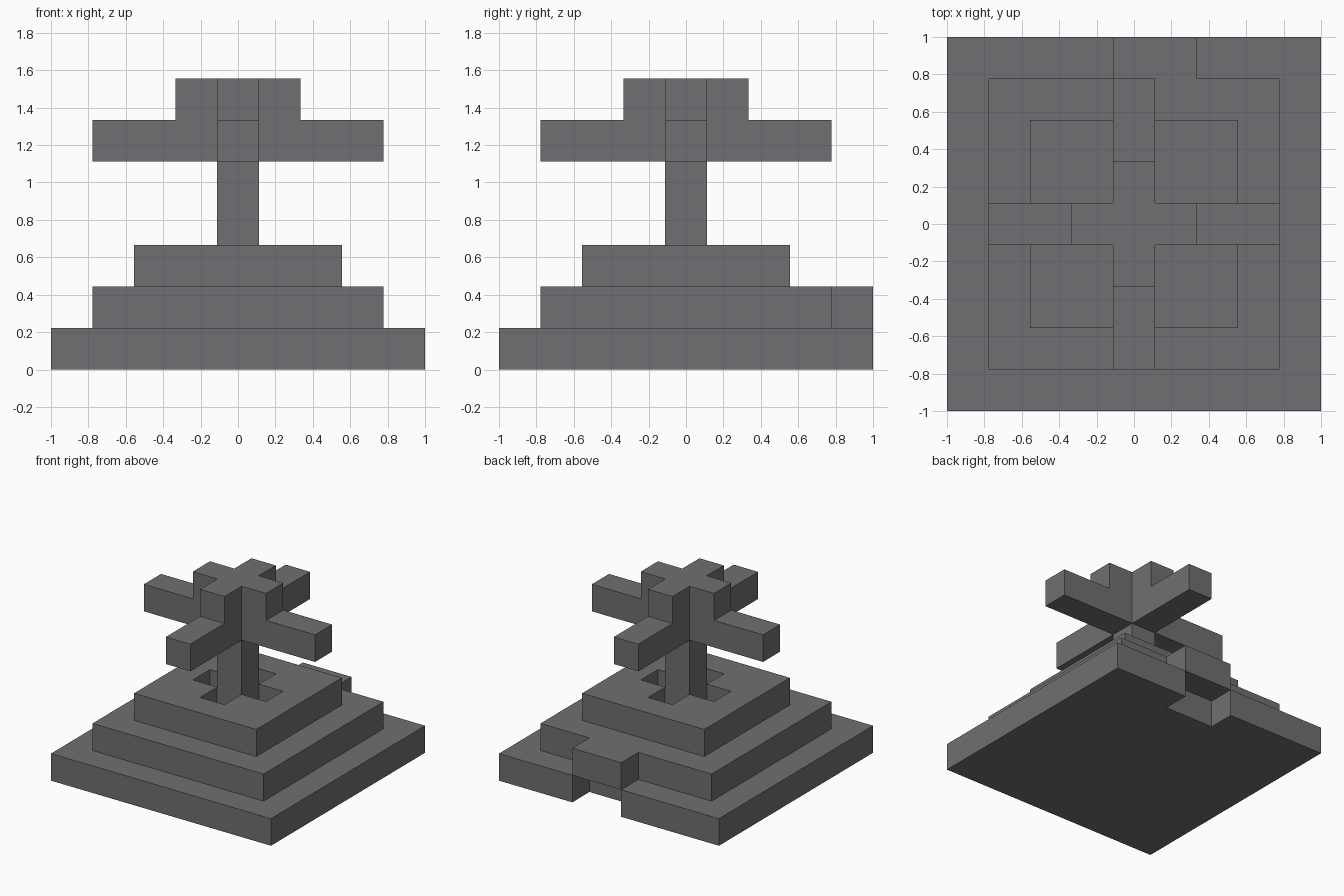
import bpy
import bmesh
from mathutils import Vector

if "Cube" in bpy.data.objects:
    bpy.data.objects.remove(bpy.data.objects["Cube"], do_unlink=True)

UNIT = 2 / 9  # edge of one building block

stone = bpy.data.materials.new("dark_grey_stone")
stone.use_nodes = True
colour = (0.162, 0.159, 0.168, 1)
stone.diffuse_color = colour
stone.node_tree.nodes["Principled BSDF"].inputs["Base Color"].default_value = colour


def block(xs, ys, zs):
    """Blocks in inclusive ranges; x and y count from the centre, z from the floor."""
    return {(x, y, z)
            for x in range(xs[0], xs[1] + 1)
            for y in range(ys[0], ys[1] + 1)
            for z in range(zs[0], zs[1] + 1)}


def tier(r, z):
    return block((-r, r), (-r, r), (z, z))


def cross(r, z):
    return block((-r, r), (0, 0), (z, z)) | block((0, 0), (-r, r), (z, z))


def build(name, cells):
    """Make one outer shell around a set of blocks, merging flat areas."""
    bm = bmesh.new()
    for cell in cells:
        centre = Vector(cell) + Vector((0, 0, 0.5))
        for axis in range(3):
            for sign in (-1, 1):
                neighbour = list(cell)
                neighbour[axis] += sign
                if tuple(neighbour) in cells:
                    continue
                n, u, v = Vector(), Vector(), Vector()
                n[axis] = sign / 2
                u[(axis + 1) % 3] = 0.5
                v[(axis + 2) % 3] = sign / 2
                corners = (-u - v, u - v, u + v, v - u)
                bm.faces.new([bm.verts.new((centre + n + c) * UNIT) for c in corners])
    bmesh.ops.remove_doubles(bm, verts=bm.verts[:], dist=0.001)
    bmesh.ops.dissolve_limit(bm, angle_limit=0.01, verts=bm.verts[:], edges=bm.edges[:])
    mesh = bpy.data.meshes.new(name)
    bm.to_mesh(mesh)
    bm.free()
    mesh.materials.append(stone)
    obj = bpy.data.objects.new(name, mesh)
    bpy.context.collection.objects.link(obj)
    return obj


# Stepped base: notch at the back edge, ledge above it, cross-shaped pit on top
notch = block((0, 1), (4, 4), (0, 0))
ledge = block((0, 1), (4, 4), (1, 1))
pit = cross(1, 2)
build("stepped_base", (tier(4, 0) - notch) | tier(3, 1) | ledge | (tier(2, 2) - pit))

# Pillar rising out of the pit, with long arms and a short cross on top
pillar = block((0, 0), (0, 0), (2, 4))
build("pillar_and_arms", pillar | cross(3, 5) | cross(1, 6))
